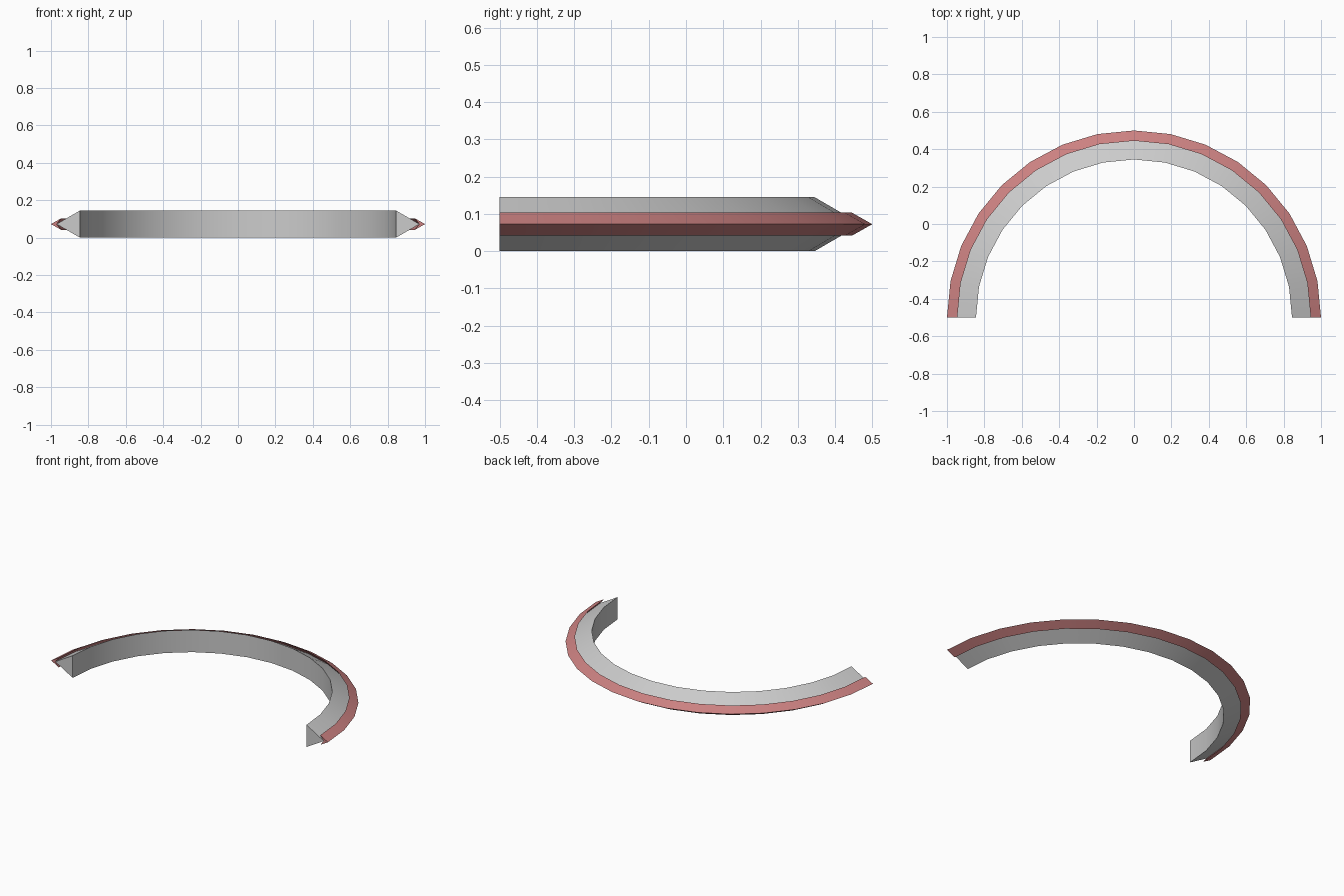
import bpy, math

if "Cube" in bpy.data.objects:
    bpy.data.objects.remove(bpy.data.objects["Cube"])

SEGMENTS = 16
MID = 0.0725


def half_ring(name, profile, color=None):
    # Sweep a closed (radius, z) profile through half a turn
    n = len(profile)
    verts, faces = [], []
    for i in range(SEGMENTS + 1):
        a = math.pi * i / SEGMENTS
        verts += [(r * math.cos(a), r * math.sin(a) - 0.5, z) for r, z in profile]
    for i in range(SEGMENTS):
        for j in range(n):
            k = (j + 1) % n
            faces.append((i * n + j, i * n + k, (i + 1) * n + k, (i + 1) * n + j))
    # End caps
    faces.append(tuple(reversed(range(n))))
    faces.append(tuple(SEGMENTS * n + j for j in range(n)))
    mesh = bpy.data.meshes.new(name)
    mesh.from_pydata(verts, [], faces)
    mesh.update()
    obj = bpy.data.objects.new(name, mesh)
    bpy.context.collection.objects.link(obj)
    bpy.context.view_layer.objects.active = obj
    obj.select_set(True)
    bpy.ops.object.mode_set(mode='EDIT')
    bpy.ops.mesh.select_all(action='SELECT')
    bpy.ops.mesh.normals_make_consistent(inside=False)
    bpy.ops.object.mode_set(mode='OBJECT')
    bpy.ops.object.shade_smooth_by_angle(angle=math.radians(30))
    obj.select_set(False)
    if color:
        mat = bpy.data.materials.new(name + "_material")
        mat.diffuse_color = color
        mat.use_nodes = True
        mat.node_tree.nodes["Principled BSDF"].inputs["Base Color"].default_value = mat.diffuse_color
        mesh.materials.append(mat)
    return obj


# Wedge-shaped band, flat on the inside and tapering outward
half_ring("band", [(0.845, 0), (0.97, MID), (0.845, 2 * MID)])

# Red V-shaped cutting edge that wraps the band's tip
half_ring("edge", [(0.945, MID - 0.031), (1.0, MID), (0.945, MID + 0.031), (0.97, MID)],
          (0.6, 0.22, 0.22, 1))
